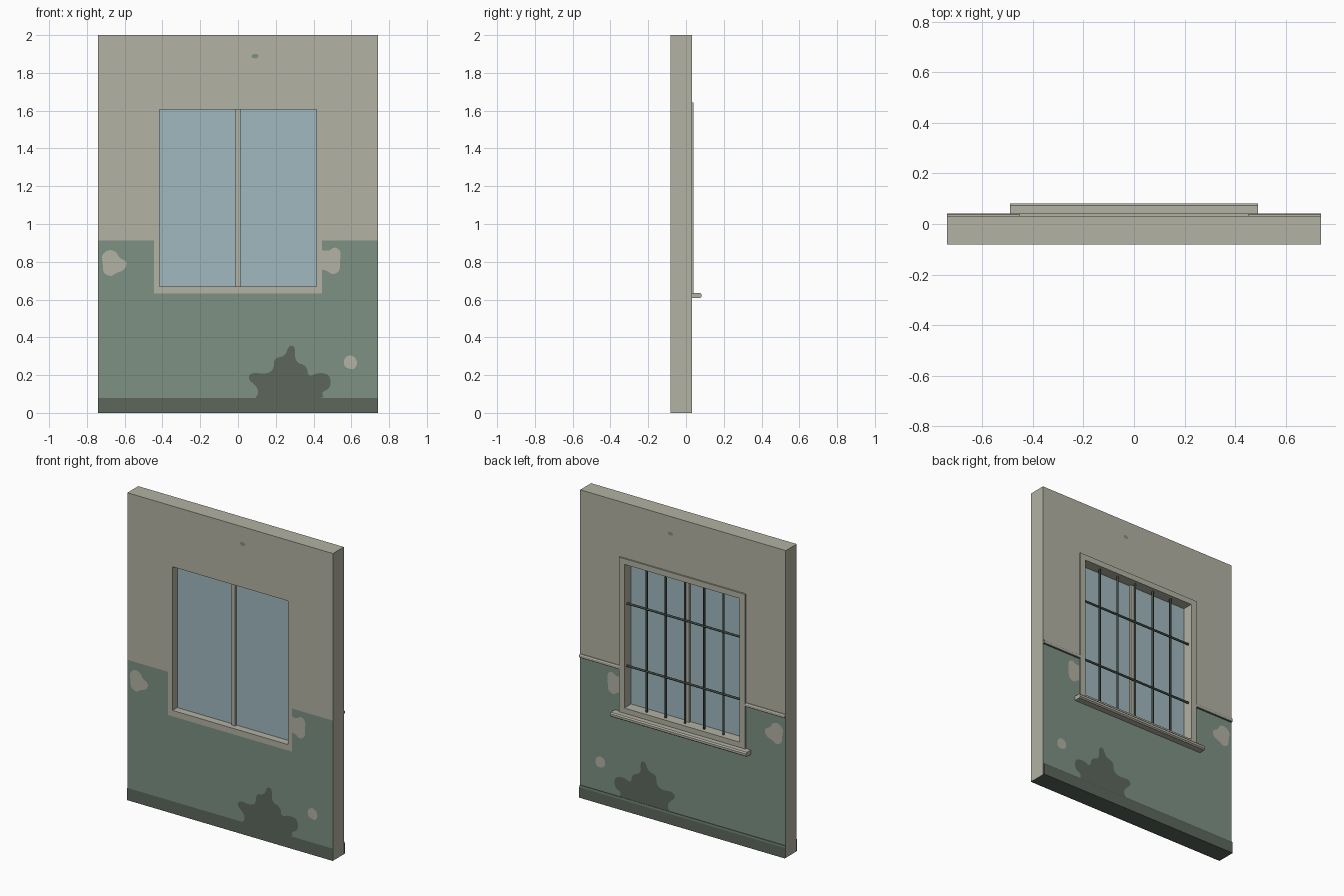
import bpy
import bmesh
from math import pi
from mathutils import Matrix

if "Cube" in bpy.data.objects:
    bpy.data.objects.remove(bpy.data.objects["Cube"], do_unlink=True)


def material(name, rgb):
    """Flat colour given as sRGB bytes, stored as linear values."""
    linear = [((c / 255 + 0.055) / 1.055) ** 2.4 for c in rgb]
    mat = bpy.data.materials.new(name)
    mat.use_nodes = True
    mat.diffuse_color = (*linear, 1)
    mat.node_tree.nodes["Principled BSDF"].inputs["Base Color"].default_value = (*linear, 1)
    return mat


PLASTER = material("beige plaster", (179, 178, 163))
GREEN = material("green paint", (125, 145, 132))
DAMP = material("dark damp", (92, 102, 92))
GLASS = material("blue glass", (160, 184, 191))
IRON = material("dark iron", (62, 72, 66))

# Main dimensions
HALF_WIDTH, HEIGHT = 0.74, 2.0
FRONT, BACK = -0.081, 0.031
OPEN_X, OPEN_LOW, OPEN_HIGH = 0.415, 0.67, 1.605
TRIM_X, TRIM_LOW, TRIM_HIGH = 0.455, 0.632, 1.642
GLASS_Y = -0.03


def finish(name, bm, *mats, recalc=True):
    if recalc:
        bmesh.ops.recalc_face_normals(bm, faces=bm.faces)
    mesh = bpy.data.meshes.new(name)
    bm.to_mesh(mesh)
    bm.free()
    for mat in mats:
        mesh.materials.append(mat)
    obj = bpy.data.objects.new(name, mesh)
    bpy.context.collection.objects.link(obj)
    return obj


def paint_underside(obj):
    """Second material on every face that looks down from the lower edge."""
    lowest = min(v.co.z for v in obj.data.vertices)
    for face in obj.data.polygons:
        if face.normal.z < -0.5 and face.center.z < lowest + 0.02:
            face.material_index = 1


def ring(name, outer, inner, y0, y1, *mats):
    """Rectangular frame; outer and inner are (half width, low, high)."""
    bm = bmesh.new()
    loops = []
    for half, low, high in (outer, inner):
        for y in (y0, y1):
            corners = ((-half, low), (half, low), (half, high), (-half, high))
            loops.append([bm.verts.new((x, y, z)) for x, z in corners])
    out0, out1, in0, in1 = loops
    for a, b in ((out0, out1), (out1, in1), (in1, in0), (in0, out0)):
        for i in range(4):
            j = (i + 1) % 4
            bm.faces.new((a[i], a[j], b[j], b[i]))
    return finish(name, bm, *mats)


def extrude(name, profile, x0, x1, *mats, caps=True):
    """Sweep a closed (y, z) profile along x."""
    bm = bmesh.new()
    a, b = [[bm.verts.new((x, y, z)) for y, z in profile] for x in (x0, x1)]
    for i in range(len(a)):
        j = (i + 1) % len(a)
        bm.faces.new((a[i], b[i], b[j], a[j]))
    if caps:
        bm.faces.new(a)
        bm.faces.new(b)
    return finish(name, bm, *mats)


def box(name, x0, x1, y0, y1, z0, z1, mat):
    return extrude(name, [(y0, z0), (y1, z0), (y1, z1), (y0, z1)], x0, x1, mat)


def rounded(points, rounds=2):
    """Corner cutting turns a rough outline into a soft blot."""
    for _ in range(rounds):
        softer = []
        for (ax, az), (bx, bz) in zip(points, points[1:] + points[:1]):
            softer.append((ax * 0.75 + bx * 0.25, az * 0.75 + bz * 0.25))
            softer.append((ax * 0.25 + bx * 0.75, az * 0.25 + bz * 0.75))
        points = softer
    return points


def paint(name, outline, layer, mat):
    """Same painted shape laid on the front and the back of the wall."""
    bm = bmesh.new()
    for y, facing in ((FRONT, -1), (BACK, 1)):
        depth = y + facing * layer * 0.001
        face = bm.faces.new([bm.verts.new((x, depth, z)) for x, z in outline])
        face.normal_update()
        if face.normal.y * facing < 0:
            face.normal_flip()
    bmesh.ops.triangulate(bm, faces=bm.faces)
    return finish(name, bm, mat, recalc=False)


def bar(name, length, centre, axis):
    """Round iron bar."""
    bm = bmesh.new()
    turn = Matrix.Rotation(pi / 2, 4, "Y") if axis == "X" else Matrix()
    bmesh.ops.create_cone(bm, cap_ends=True, segments=8, radius1=0.007,
                          radius2=0.007, depth=length,
                          matrix=Matrix.Translation(centre) @ turn)
    obj = finish(name, bm, IRON)
    for face in obj.data.polygons:
        face.use_smooth = len(face.vertices) == 4


# Wall with its window opening
opening = (OPEN_X, OPEN_LOW, OPEN_HIGH)
wall = ring("wall", (HALF_WIDTH, 0, HEIGHT), opening, FRONT, BACK, PLASTER, DAMP)
paint_underside(wall)

# Green lower paint, leaving a bare border around the window
W, NOTCH, DADO = HALF_WIDTH, 0.445, 0.913
paint("green_dado", [(-W, 0), (W, 0), (W, DADO), (NOTCH, DADO), (NOTCH, 0.632),
                     (-NOTCH, 0.632), (-NOTCH, DADO), (-W, DADO)], 1, GREEN)
paint("damp_band", [(-W, 0), (W, 0), (W, 0.08), (-W, 0.08)], 2, DAMP)

# Damp stain and flaked patches
paint("damp_stain", rounded([
    (0.08, 0.07), (0.11, 0.1), (0.1, 0.14), (0.05, 0.18), (0.07, 0.215),
    (0.15, 0.205), (0.19, 0.23), (0.19, 0.29), (0.25, 0.3), (0.27, 0.36),
    (0.305, 0.35), (0.3, 0.27), (0.365, 0.25), (0.37, 0.19), (0.43, 0.215),
    (0.49, 0.2), (0.49, 0.13), (0.44, 0.11), (0.46, 0.07)]), 3, DAMP)
paint("flaked_patch_right", rounded([
    (-0.715, 0.74), (-0.715, 0.79), (-0.725, 0.83), (-0.69, 0.865),
    (-0.645, 0.855), (-0.63, 0.82), (-0.585, 0.8), (-0.6, 0.755),
    (-0.65, 0.74), (-0.67, 0.72)]), 2, PLASTER)
paint("flaked_patch_left", rounded([
    (0.43, 0.76), (0.47, 0.755), (0.5, 0.73), (0.54, 0.75), (0.54, 0.8),
    (0.545, 0.86), (0.51, 0.88), (0.48, 0.855), (0.43, 0.865)]), 2, PLASTER)
paint("flaked_spot", rounded([
    (0.56, 0.25), (0.56, 0.29), (0.6, 0.31), (0.635, 0.275), (0.62, 0.23),
    (0.58, 0.235)]), 2, PLASTER)
paint("paint_speck", rounded([
    (0.07, 1.88), (0.075, 1.9), (0.11, 1.9), (0.105, 1.875)]), 1, GREEN)

# Window: glass, mullion, trim and sill
box("glass", -OPEN_X, OPEN_X, GLASS_Y - 0.002, GLASS_Y + 0.002,
    OPEN_LOW, OPEN_HIGH, GLASS)
box("mullion", -0.013, 0.013, GLASS_Y - 0.018, GLASS_Y + 0.018,
    OPEN_LOW, OPEN_HIGH, PLASTER)
ring("window_trim", (TRIM_X, TRIM_LOW, TRIM_HIGH), opening, BACK, 0.041, PLASTER)
extrude("window_sill", [(BACK, 0.607), (0.073, 0.607), (0.081, 0.614),
                        (0.081, 0.628), (0.074, 0.636), (BACK, 0.636)],
        -0.49, 0.49, PLASTER)

# Security bars
middle = (OPEN_LOW + OPEN_HIGH) / 2
for i in range(-2, 3):
    bar(f"upright_bar_{i + 3}", OPEN_HIGH - OPEN_LOW,
        (i * OPEN_X / 3, 0.01, middle), "Z")
for label, side in (("lower", -1), ("upper", 1)):
    bar(f"{label}_cross_bar", OPEN_X * 2, (0, 0.012, middle + side * 0.203), "X")

# Dado rail either side of the window, open at the ends
rail = [(BACK, 0.908), (0.037, 0.91), (0.041, 0.916), (0.041, 0.928),
        (0.037, 0.934), (BACK, 0.934)]
for label, x0, x1 in (("left", TRIM_X, W), ("right", -W, -TRIM_X)):
    piece = extrude(f"dado_rail_{label}", rail, x0, x1, PLASTER, DAMP, caps=False)
    paint_underside(piece)

# Skirting board along the back
extrude("skirting", [(BACK, 0), (0.041, 0), (0.041, 0.068), (0.036, 0.08),
                     (BACK, 0.08)], -W, W, DAMP, caps=False)
